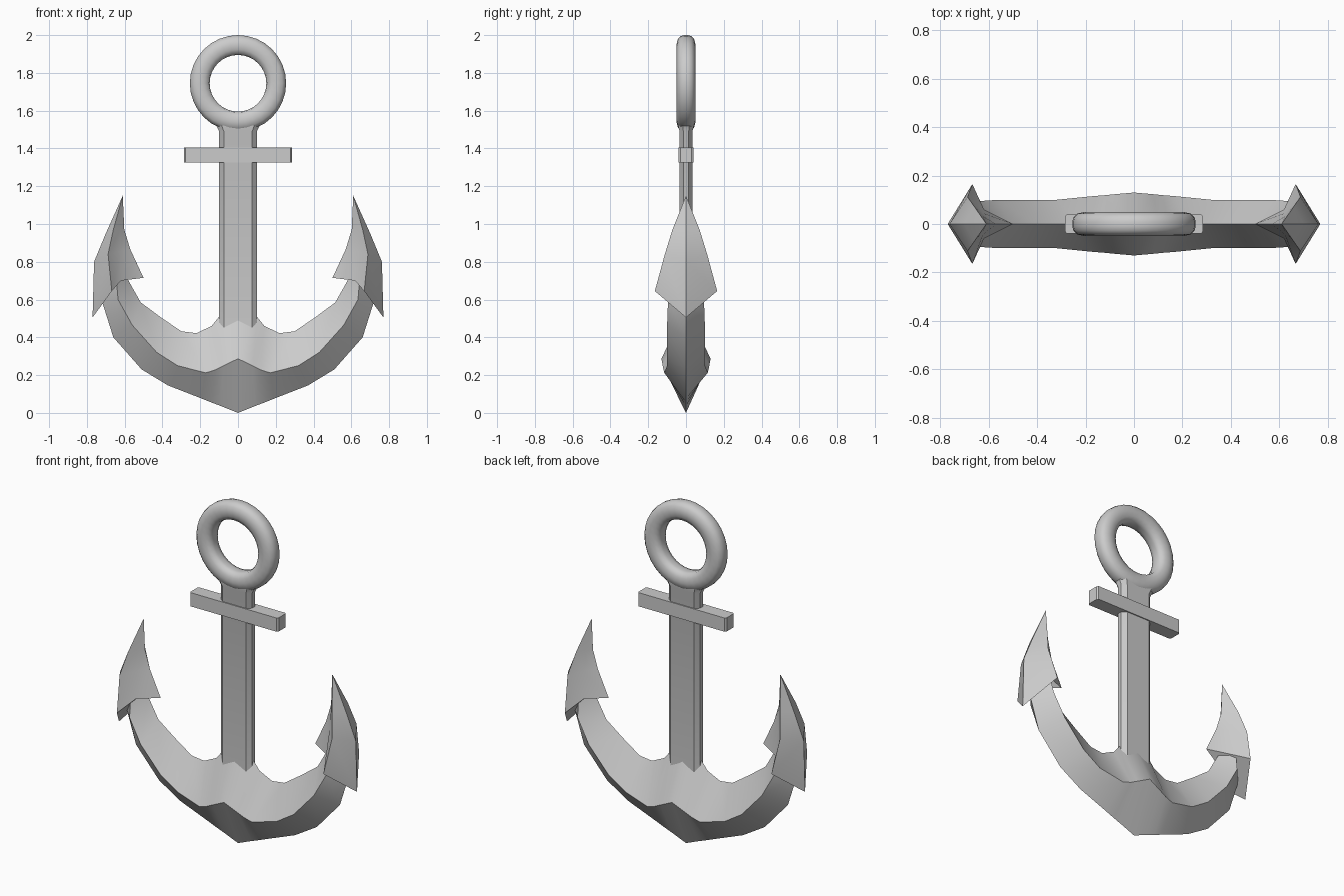
import bpy, bmesh, math

if "Cube" in bpy.data.objects:
    bpy.data.objects.remove(bpy.data.objects["Cube"])


def make_object(name, rings, closed=False, mirror=False, caps=(True, True), angle=35):
    """Skin a list of point rings; a one-point ring becomes a tip."""
    bm = bmesh.new()
    rows = [[bm.verts.new(p) for p in ring] for ring in rings]
    pairs = list(zip(rows, rows[1:]))
    if closed:
        pairs.append((rows[-1], rows[0]))
    for a, b in pairs:
        n = max(len(a), len(b))
        for i in range(n):
            j = (i + 1) % n
            if len(a) == 1:
                bm.faces.new((a[0], b[j], b[i]))
            else:
                bm.faces.new((a[i], a[j], b[j], b[i]))
    if not closed:
        for row, cap in zip((rows[0], rows[-1]), caps):
            if cap and len(row) > 2:
                bm.faces.new(row)
    if mirror:
        geom = bm.verts[:] + bm.edges[:] + bm.faces[:]
        copy = bmesh.ops.duplicate(bm, geom=geom)
        for v in copy["geom"]:
            if isinstance(v, bmesh.types.BMVert):
                v.co.x = -v.co.x
        bmesh.ops.remove_doubles(bm, verts=bm.verts[:], dist=0.0005)
    bmesh.ops.recalc_face_normals(bm, faces=bm.faces[:])
    mesh = bpy.data.meshes.new(name)
    bm.to_mesh(mesh)
    bm.free()
    ob = bpy.data.objects.new(name, mesh)
    bpy.context.collection.objects.link(ob)
    bpy.ops.object.select_all(action='DESELECT')
    ob.select_set(True)
    bpy.context.view_layer.objects.active = ob
    bpy.ops.object.shade_smooth_by_angle(angle=math.radians(angle))
    return ob


def both_sides(points):
    """Complete a half outline (x, y) with y >= 0 by mirroring it in y."""
    return points + [(x, -y) for x, y in reversed(points)]


# Top ring: rounded outside, sharp inner band
profile = both_sides([(0.150, 0.012), (0.155, 0.034), (0.178, 0.046), (0.205, 0.05),
                      (0.235, 0.043), (0.25, 0.028), (0.255, 0.01)])
N = 32
rings = []
for k in range(N):
    t = 2 * math.pi * k / N
    rings.append([(r * math.cos(t), y, 1.745 + r * math.sin(t)) for r, y in profile])
make_object("ring", rings, closed=True, angle=50)

# Shank: flat bar with chamfered sides, slightly flared under the ring
section = both_sides([(0.1, 0.014), (0.075, 0.034), (-0.075, 0.034), (-0.1, 0.014)])
levels = [(0.40, 1, 1), (1.49, 1, 1), (1.515, 1.12, 1.2), (1.54, 1.2, 1.2)]
make_object("shank", [[(x * sx, y * sy, z) for x, y in section] for z, sx, sy in levels])

# Stock: crossbar with small end chamfers
outline = both_sides([(0.285, 0.03), (0.278, 0.04), (-0.278, 0.04), (-0.285, 0.03)])
make_object("stock", [[(x, y, z) for x, y in outline] for z in (1.325, 1.405)], angle=20)

# Curved arms: diamond section as top (x, z), side ridge (x, y, z), keel (x, z)
stations = [
    ((0.00, 0.56), (0.00, 0.13, 0.287), (0.00, 0.00)),
    ((0.10, 0.51), (0.08, 0.123, 0.248), (0.09, 0.036)),
    ((0.14, 0.46), (0.12, 0.119, 0.228), (0.14, 0.055)),
    ((0.22, 0.422), (0.17, 0.115, 0.212), (0.19, 0.075)),
    ((0.30, 0.432), (0.32, 0.10, 0.25), (0.37, 0.145)),
    ((0.41, 0.507), (0.43, 0.10, 0.32), (0.51, 0.23)),
    ((0.515, 0.585), (0.56, 0.10, 0.465), (0.66, 0.40)),
    ((0.58, 0.70), (0.635, 0.095, 0.60), (0.72, 0.59)),
    ((0.60, 0.75), (0.645, 0.07, 0.72), (0.70, 0.72)),
]
rings = [[(t[0], 0, t[1]), (s[0], s[1], s[2]), (k[0], 0, k[1]), (s[0], -s[1], s[2])]
         for t, s, k in stations]
make_object("arms", rings, mirror=True, caps=(False, True), angle=32)

# Barbed flukes: outer ridge, wing, hollow inner face and inner ridge
fluke = [
    ((0.70, 0.95), (0.66, 0.072, 0.97), (0.625, 0.032, 0.97), (0.602, 0.97)),
    ((0.762, 0.80), (0.688, 0.112, 0.84), (0.625, 0.045, 0.855), (0.57, 0.865)),
    ((0.77, 0.505), (0.668, 0.165, 0.645), (0.62, 0.06, 0.70), (0.50, 0.715)),
]
rings = [[(0.61, 0, 1.15)]]
for o, w, m, i in fluke:
    rings.append([(o[0], 0, o[1]), w, m, (i[0], 0, i[1]),
                  (m[0], -m[1], m[2]), (w[0], -w[1], w[2])])
make_object("flukes", rings, mirror=True, angle=30)
